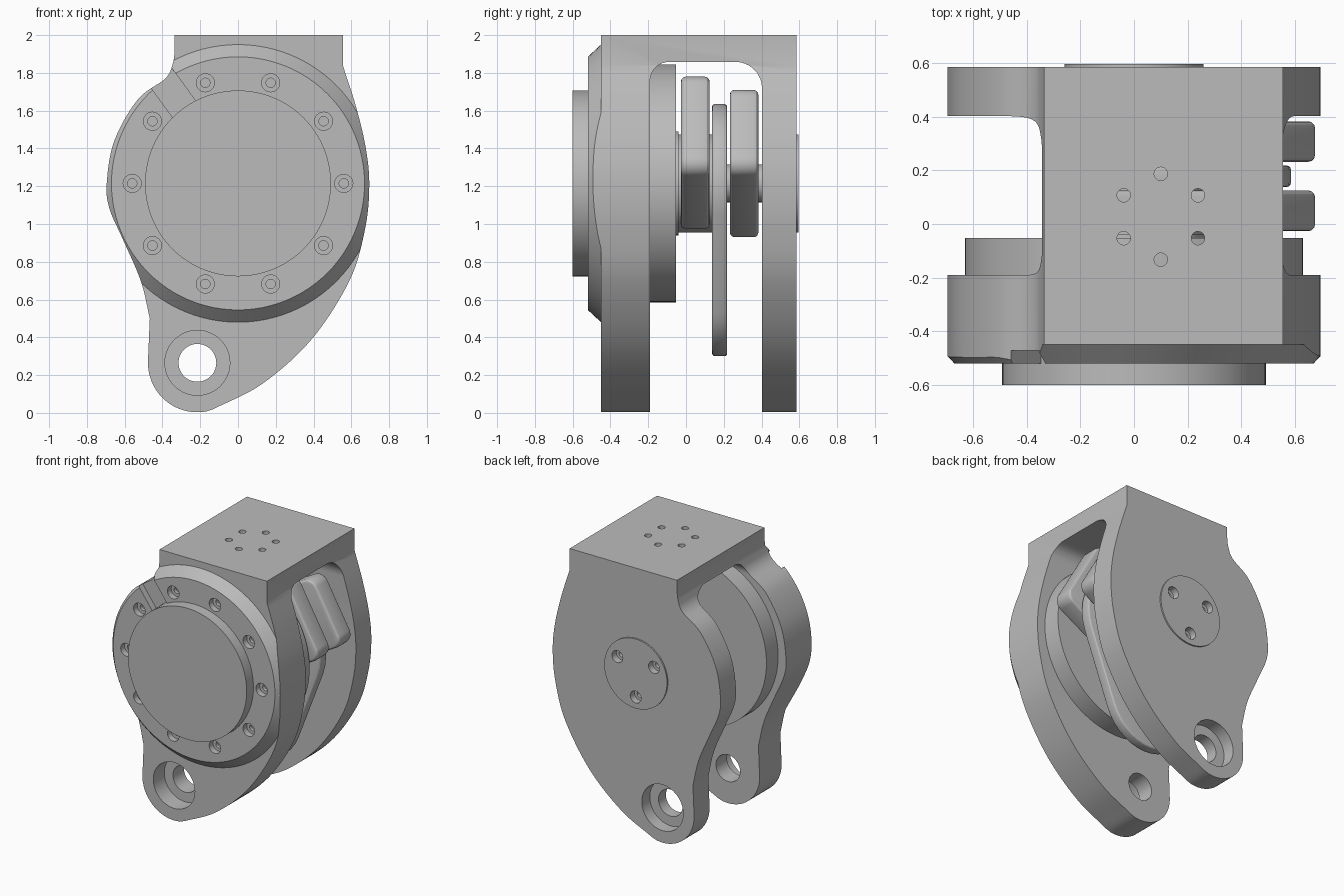
import bpy, bmesh
from math import pi, cos, sin, radians
from mathutils import Vector, Matrix
from mathutils.geometry import convex_hull_2d

cube = bpy.data.objects.get("Cube")
if cube:
    bpy.data.objects.remove(cube, do_unlink=True)

grey = bpy.data.materials.new("machined grey")
grey.use_nodes = True
COLOUR = (0.5, 0.5, 0.5, 1)
grey.diffuse_color = COLOUR
grey.node_tree.nodes["Principled BSDF"].inputs["Base Color"].default_value = COLOUR

AXIS_Z = 1.215   # height of the main joint axis


def finish(name, bm):
    bmesh.ops.recalc_face_normals(bm, faces=bm.faces)
    mesh = bpy.data.meshes.new(name)
    bm.to_mesh(mesh)
    bm.free()
    mesh.materials.append(grey)
    obj = bpy.data.objects.new(name, mesh)
    bpy.context.collection.objects.link(obj)
    return obj


def prism(name, pts, a, b, axis="y"):
    """Extrude a 2D outline (x,z), or (y,z) for the x axis, from a to b."""
    bm = bmesh.new()
    place = (lambda u, v, t: (u, t, v)) if axis == "y" else (lambda u, v, t: (t, u, v))
    ends = [[bm.verts.new(place(u, v, t)) for u, v in pts] for t in (a, b)]
    bm.faces.new(ends[0])
    bm.faces.new(ends[1])
    n = len(pts)
    for i in range(n):
        j = (i + 1) % n
        bm.faces.new((ends[0][i], ends[0][j], ends[1][j], ends[1][i]))
    return finish(name, bm)


def disc(name, x, z, r, y0, y1, r1=None, seg=64):
    """Round part along y, radius r at y0 and r1 at y1."""
    bm = bmesh.new()
    rot = Matrix.Translation((x, (y0 + y1) / 2, z)) @ Matrix.Rotation(-pi / 2, 4, "X")
    bmesh.ops.create_cone(bm, cap_ends=True, segments=seg, radius1=r,
                          radius2=r if r1 is None else r1, depth=y1 - y0, matrix=rot)
    return finish(name, bm)


def apply_mod(obj, mod):
    bpy.context.view_layer.objects.active = obj
    bpy.ops.object.modifier_apply(modifier=mod.name)


def boolean(obj, other, operation="DIFFERENCE"):
    mod = obj.modifiers.new("boolean", "BOOLEAN")
    mod.operation, mod.object, mod.solver = operation, other, "EXACT"
    apply_mod(obj, mod)
    bpy.data.objects.remove(other, do_unlink=True)


def bevel(obj, width):
    mod = obj.modifiers.new("bevel", "BEVEL")
    mod.width, mod.segments, mod.limit_method = width, 3, "ANGLE"
    mod.angle_limit = radians(50)
    apply_mod(obj, mod)


def spline(points, steps=7):
    """Catmull-Rom curve through the points."""
    p = [Vector(q) for q in points]
    p = [2 * p[0] - p[1]] + p + [2 * p[-1] - p[-2]]
    out = []
    for a, b, c, d in zip(p, p[1:], p[2:], p[3:]):
        for k in range(steps):
            t = k / steps
            out.append(0.5 * (2 * b + (c - a) * t + (2 * a - 5 * b + 4 * c - d) * t ** 2
                              + (3 * b - a - 3 * c + d) * t ** 3))
    return out + [p[-2]]


def arc(x, z, r, a0, a1, n=12):
    return [Vector((x + r * cos(radians(a0 + (a1 - a0) * i / n)),
                    z + r * sin(radians(a0 + (a1 - a0) * i / n)))) for i in range(n + 1)]


def hull(circles):
    """Outline wrapped around several circles (x, z, r)."""
    pts = [p for c in circles for p in arc(*c, 0, 350, 35)]
    return [pts[i] for i in convex_hull_2d(pts)]


# Teardrop side outline: right flank, lower lug, left flank, square top
right_flank = spline([(0.555, 1.84), (0.625, 1.62), (0.677, 1.4), (0.695, 1.2), (0.672, 0.97),
                      (0.59, 0.7), (0.39, 0.39), (0.13, 0.155), (-0.13, 0.02)])
lug = arc(-0.215, 0.265, 0.262, -80, -185, 16)
left_flank = spline([(-0.467, 0.5), (-0.515, 0.7), (-0.61, 0.92), (-0.68, 1.08), (-0.695, 1.215),
                     (-0.655, 1.44), (-0.53, 1.66), (-0.385, 1.77), (-0.345, 1.85), (-0.335, 1.92)])
OUTLINE = right_flank + lug + left_flank + [Vector((-0.335, 2)), Vector((0.555, 2))]

# Fork bracket: one solid with a rounded opening through it
bracket = prism("fork_bracket", OUTLINE, -0.45, 0.585)
opening = ([(-0.19, -0.2), (0.402, -0.2)] + arc(0.262, 1.718, 0.14, 0, 90)
           + arc(-0.09, 1.758, 0.1, 90, 180))
boolean(bracket, prism("cutter", opening, -1, 1, "x"))
LUG = (-0.215, 0.265)
boolean(bracket, disc("cutter", *LUG, 0.1, -1, 1, seg=48))
boolean(bracket, disc("cutter", *LUG, 0.172, -1, -0.32, seg=48))
boolean(bracket, disc("cutter", *LUG, 0.172, 0.49, 1, seg=48))

# Ring of bolt holes through the top
for i in range(6):
    a = pi / 2 + i * pi / 3
    bm = bmesh.new()
    bmesh.ops.create_cone(bm, cap_ends=True, segments=24, radius1=0.025, radius2=0.025, depth=0.4,
                          matrix=Matrix.Translation((0.1 + 0.16 * cos(a), 0.027 + 0.16 * sin(a), 1.95)))
    boolean(bracket, finish("cutter", bm))

# Chamfered front ring, trimmed to the bracket outline
ring = disc("front_ring", 0, AXIS_Z, 0.735, -0.52, -0.45, seg=96)
bpy.data.objects.remove(ring, do_unlink=True)
ring = disc("front_ring", 0, AXIS_Z, 0.67, -0.52, -0.45, 0.735, seg=96)
boolean(ring, prism("cutter", OUTLINE, -0.7, -0.3), "INTERSECT")
for i in range(10):
    a = i * pi / 5
    x, z = 0.56 * cos(a), AXIS_Z + 0.56 * sin(a)
    boolean(ring, disc("cutter", x, z, 0.048, -0.6, -0.475, seg=24))
    boolean(ring, disc("cutter", x, z, 0.025, -0.6, -0.4, seg=16))

# Slot in the ring rim
along = Vector((cos(radians(126)), sin(radians(126))))
across = Vector((-along.y, along.x)) * 0.075
centre = Vector((0, AXIS_Z))
slot = [centre + along * r + across * s for r, s in ((0.46, -1), (0.9, -1), (0.9, 1), (0.46, 1))]
boolean(ring, prism("cutter", slot, -0.7, -0.472))

# Round parts stacked on the joint axis
cover = disc("front_cover", 0, AXIS_Z, 0.492, -0.6, -0.45, seg=96)
motor = disc("motor_disc", 0, AXIS_Z, 0.63, -0.2, -0.052, seg=96)
flange = disc("hub_flange", 0, AXIS_Z, 0.275, -0.06, -0.04)
hub = disc("hub", 0, AXIS_Z, 0.26, -0.05, 0.15)
axle = disc("axle", 0, AXIS_Z, 0.1, 0.1, 0.42)

# Back cap with three countersunk screws
cap = disc("back_cap", 0, AXIS_Z, 0.26, 0.5, 0.596)
pocket_depth = 0.545
for a in (30, 150, 270):
    x, z = 0.175 * cos(radians(a)), AXIS_Z + 0.175 * sin(radians(a))
    for target in (bracket, cap):
        boolean(target, disc("cutter", x, z, 0.045, pocket_depth, 0.7, seg=24))
        boolean(target, disc("cutter", x, z, 0.023, pocket_depth - 0.03, 0.7, seg=16))

# Inner link plate and the two rounded clamp blocks
link = prism("link_plate", hull([(0.15, 1.2, 0.435), (0.03, 0.65, 0.35)]), 0.138, 0.218)
bevel(link, 0.015)
front_block = prism("front_clamp_block", hull([(0.6, 1.32, 0.075), (0.38, 1.705, 0.075),
                                               (-0.1, 1.42, 0.075), (0.12, 1.05, 0.075)]), -0.027, 0.125)
back_block = prism("back_clamp_block", hull([(0.6, 1.32, 0.075), (0.42, 1.635, 0.075),
                                             (-0.14, 1.32, 0.075), (0.04, 1.005, 0.075)]), 0.232, 0.383)
bevel(front_block, 0.025)
bevel(back_block, 0.025)

# Smooth curved walls, keep machined edges crisp
for obj in (bracket, ring, cover, motor, flange, hub, axle, cap, link, front_block, back_block):
    obj.data.shade_smooth()
    obj.data.set_sharp_from_angle(angle=radians(28))
